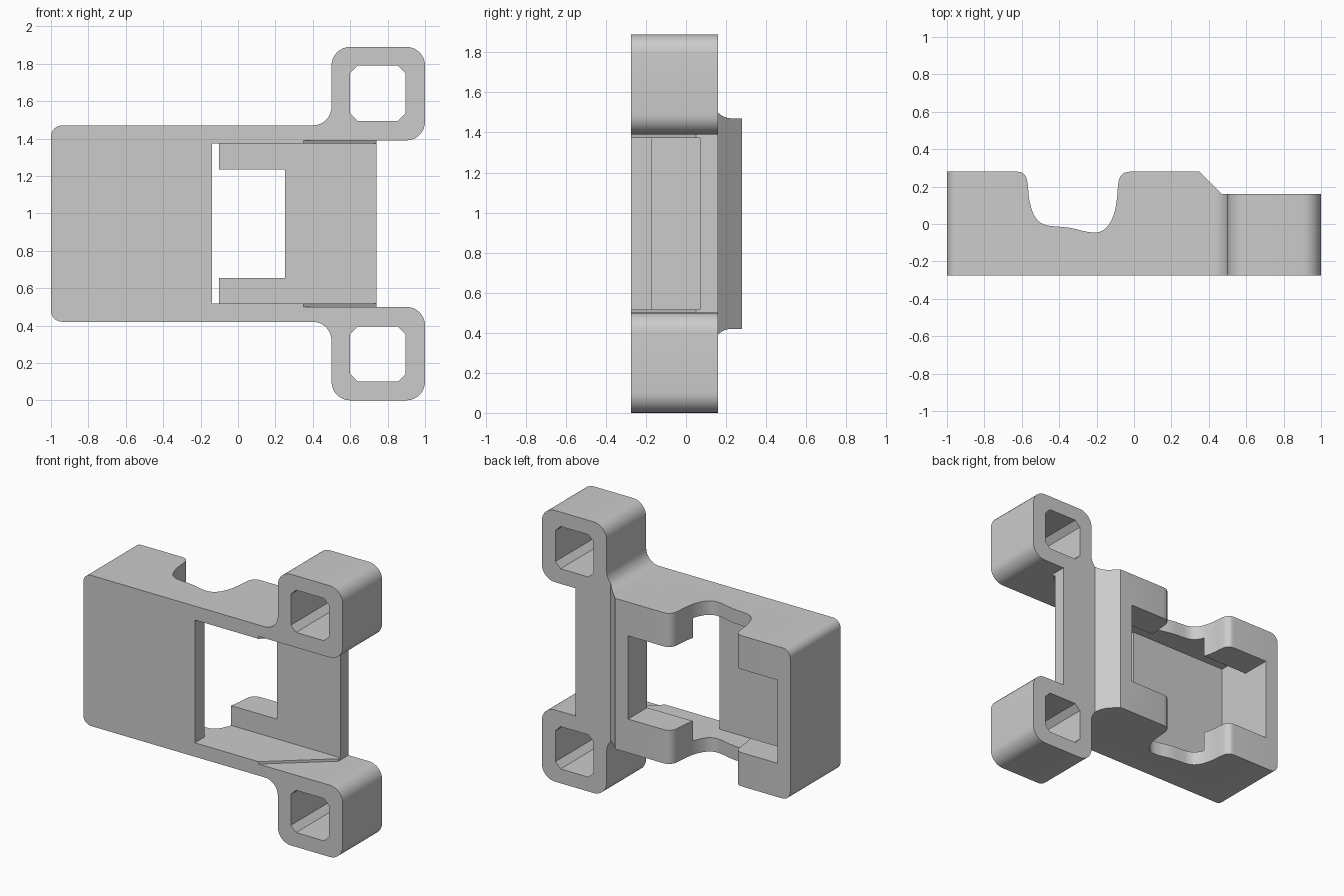
import bpy
import bmesh
from math import cos, sin, pi
from mathutils import Vector

cube = bpy.data.objects.get("Cube")
if cube:
    bpy.data.objects.remove(cube, do_unlink=True)

HEIGHT = 1.89
FRONT, BACK = -0.275, 0.28

grey = bpy.data.materials.new("plain grey")
grey.use_nodes = True
colour = (0.6, 0.6, 0.6, 1)
grey.diffuse_color = colour
grey.node_tree.nodes["Principled BSDF"].inputs["Base Color"].default_value = colour


def rounded(corners, steps=8):
    """Turn (u, v, radius) right-angle corners into an outline with arcs."""
    outline = []
    for i, (u, v, r) in enumerate(corners):
        p = Vector((u, v))
        if r == 0:
            outline.append(p)
            continue
        before = (Vector(corners[i - 1][:2]) - p).normalized() * r
        after = (Vector(corners[(i + 1) % len(corners)][:2]) - p).normalized() * r
        for k in range(steps + 1):
            t = k / steps * pi / 2
            outline.append(p + before * (1 - sin(t)) + after * (1 - cos(t)))
    return outline


def smooth_curve(points, steps=4):
    """Catmull-Rom curve through the points."""
    pts = [Vector(p) for p in points]
    pts = [pts[0]] + pts + [pts[-1]]
    curve = []
    for a, b, c, d in zip(pts, pts[1:], pts[2:], pts[3:]):
        for k in range(steps):
            t = k / steps
            curve.append(0.5 * (2 * b + (c - a) * t + (2 * a - 5 * b + 4 * c - d) * t * t
                                + (3 * b - a - 3 * c + d) * t ** 3))
    return curve + [pts[-1]]


def prism(name, outline, low, high, axis):
    """Extrude an outline along y (xz outline) or z (xy outline)."""
    bm = bmesh.new()
    place = (lambda p: (p[0], low, p[1])) if axis == "y" else (lambda p: (p[0], p[1], low))
    face = bm.faces.new([bm.verts.new(place(p)) for p in outline])
    out = bmesh.ops.extrude_face_region(bm, geom=[face])
    moved = [g for g in out["geom"] if isinstance(g, bmesh.types.BMVert)]
    shift = Vector((0, 1, 0)) if axis == "y" else Vector((0, 0, 1))
    bmesh.ops.translate(bm, verts=moved, vec=shift * (high - low))
    bmesh.ops.recalc_face_normals(bm, faces=bm.faces)
    mesh = bpy.data.meshes.new(name)
    bm.to_mesh(mesh)
    bm.free()
    mesh.materials.append(grey)
    obj = bpy.data.objects.new(name, mesh)
    bpy.context.collection.objects.link(obj)
    return obj


def cut(target, cutter):
    """Subtract the cutter and discard it."""
    cutter.hide_render = True
    mod = target.modifiers.new("cut", "BOOLEAN")
    mod.operation = "DIFFERENCE"
    mod.solver = "EXACT"
    mod.object = cutter
    bpy.context.view_layer.objects.active = target
    bpy.ops.object.modifier_apply(modifier=mod.name)
    bpy.data.objects.remove(cutter, do_unlink=True)


# Bracket outline: lower half, mirrored to the upper half
lower = [(-1, 0.42, 0.06), (0.5, 0.42, 0.1), (0.5, 0, 0.1),
         (1, 0, 0.1), (1, 0.5, 0.1), (0.74, 0.5, 0)]
upper = [(x, HEIGHT - z, r) for x, z, r in reversed(lower)]
bracket = prism("bracket_body", rounded(lower + upper), FRONT, BACK, "y")

# Stepped and chamfered rear of the tube side
cut(bracket, prism("rear_step", [(0.35, BACK), (0.47, 0.16), (1.1, 0.16), (1.1, 0.4), (0.35, 0.4)],
                   -0.1, 2, "z"))

# Curved scoop across the back
half_scoop = [(-0.63, 0.28), (-0.6, 0.275), (-0.577, 0.25), (-0.568, 0.21), (-0.56, 0.13),
              (-0.54, 0.06), (-0.51, 0.015), (-0.47, -0.006), (-0.42, -0.013), (-0.36, -0.018),
              (-0.31, -0.027), (-0.26, -0.04), (-0.2, -0.045), (-0.16, -0.03), (-0.13, 0.004),
              (-0.105, 0.06), (-0.092, 0.13), (-0.085, 0.21), (-0.077, 0.245), (-0.055, 0.272),
              (-0.02, 0.28)]
scoop = smooth_curve(half_scoop) + [Vector((-0.02, 0.4)), Vector((-0.63, 0.4))]
cut(bracket, prism("scoop", scoop, -0.1, 2, "z"))

# Inner chamber with the front opening, leaving a front plate and rear crossbar
chamber = [(-0.9, -0.17), (-0.14, -0.17), (-0.14, -0.4), (0.8, -0.4), (0.8, 0.07), (-0.9, 0.07)]
cut(bracket, prism("chamber", chamber, 0.517, HEIGHT - 0.517, "z"))

# Rear window between the retaining lips
window = [(-0.9, 0), (0.25, 0), (0.25, 0.4), (-0.9, 0.4)]
cut(bracket, prism("rear_window", window, 0.655, HEIGHT - 0.655, "z"))

# Shallow slanted relief in both walls
relief = [(0.35, FRONT), (0.35, -0.4), (0.76, -0.4), (0.76, 0.05), (0.74, 0.05)]
cut(bracket, prism("slanted_relief", relief, 0.5, HEIGHT - 0.5, "z"))

# Chamfered square holes through both tubes
x0, x1, z0, z1, c = 0.6, 0.895, 0.1, 0.395, 0.04
hole = [(x0 + c, z0), (x1 - c, z0), (x1, z0 + c), (x1, z1 - c),
        (x1 - c, z1), (x0 + c, z1), (x0, z1 - c), (x0, z0 + c)]
for outline in (hole, [(x, HEIGHT - z) for x, z in hole]):
    cut(bracket, prism("tube_hole", outline, -0.5, 0.5, "y"))

# Smooth the curved faces, keep real edges crisp
bpy.ops.object.select_all(action="DESELECT")
bracket.select_set(True)
bpy.context.view_layer.objects.active = bracket
bpy.ops.object.shade_smooth_by_angle(angle=0.5)
